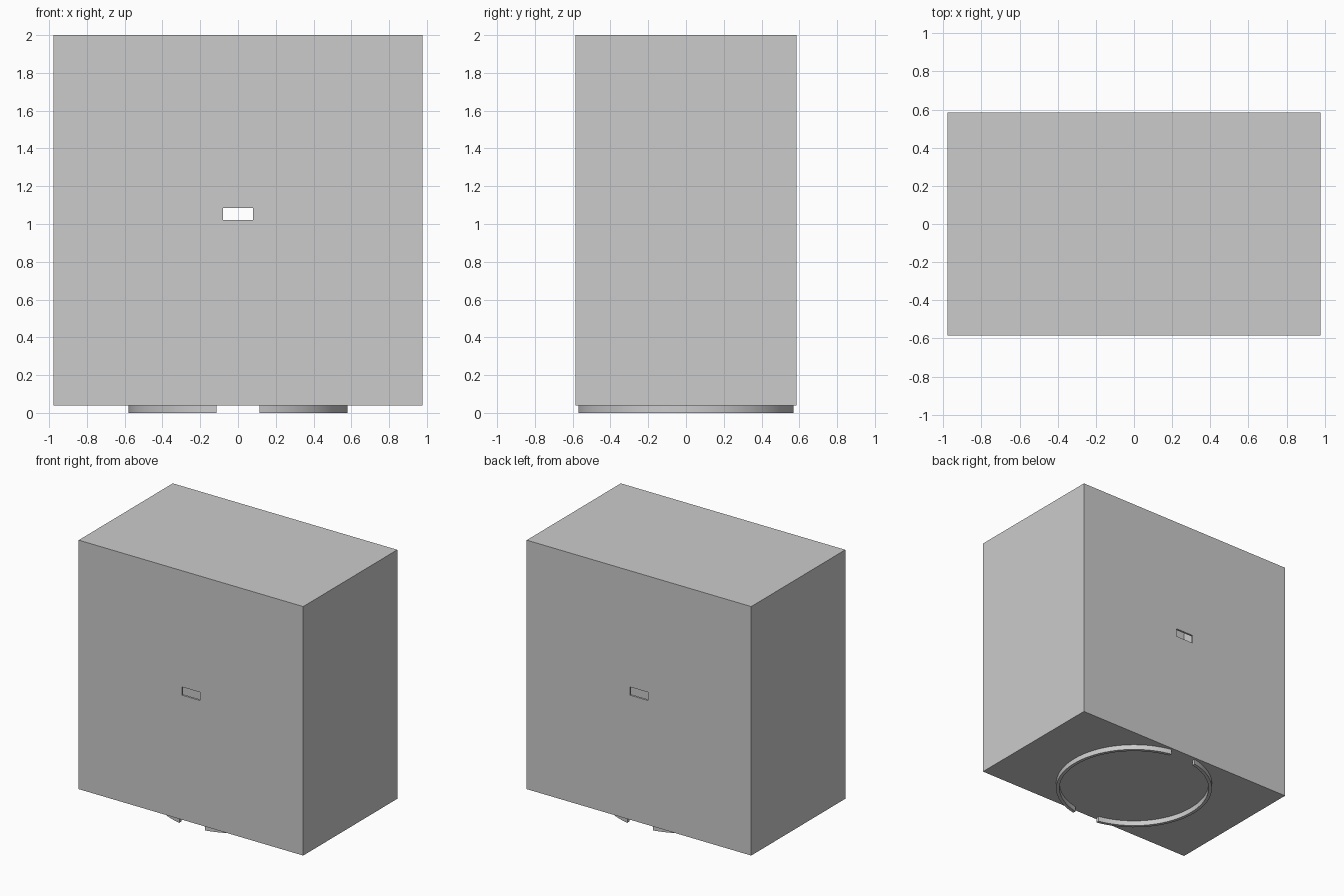
import bpy, bmesh, math

if "Cube" in bpy.data.objects:
    bpy.data.objects.remove(bpy.data.objects["Cube"])

W, D, Z0, Z1, T = 1.955, 1.17, 0.04, 2.0, 0.016   # body size, base and top heights, panel thickness


def box(name, x0, x1, y0, y1, z0, z1):
    bm = bmesh.new()
    bmesh.ops.create_cube(bm, size=1)
    for v in bm.verts:
        v.co = ((x0 + x1) / 2 + v.co.x * (x1 - x0),
                (y0 + y1) / 2 + v.co.y * (y1 - y0),
                (z0 + z1) / 2 + v.co.z * (z1 - z0))
    return finish(name, bm)


def finish(name, bm):
    bmesh.ops.recalc_face_normals(bm, faces=bm.faces)
    me = bpy.data.meshes.new(name)
    bm.to_mesh(me)
    bm.free()
    ob = bpy.data.objects.new(name, me)
    bpy.context.collection.objects.link(ob)
    return ob


def cut(target, cutter):
    cutter.hide_render = True
    cutter.hide_viewport = True
    m = target.modifiers.new("cut", 'BOOLEAN')
    m.operation, m.object, m.solver = 'DIFFERENCE', cutter, 'EXACT'


# Hollow case with a see-through slot in the front and back panels
case = box("case", -W / 2, W / 2, -D / 2, D / 2, Z0, Z1)
cut(case, box("cavity_cutter", -W / 2 + T, W / 2 - T, -D / 2 + T, D / 2 - T, Z0 + T, Z1 - T))
cut(case, box("slot_cutter", -0.08, 0.08, -1, 1, 1.02, 1.085))


# Base ring in two arcs, open at the front and back
def arc(name, side, r_out=0.58, r_in=0.555, gap=0.113, n=40):
    bm = bmesh.new()
    rings = []
    for i in range(n + 1):
        t = i / n
        row = []
        for r, z in ((r_in, 0), (r_out, 0), (r_out, Z0), (r_in, Z0)):
            lim = math.acos(gap / r)
            a = -lim + 2 * lim * t
            row.append(bm.verts.new((side * r * math.cos(a), r * math.sin(a), z)))
        rings.append(row)
    for a, b in zip(rings, rings[1:]):
        for k in range(4):
            f = bm.faces.new((a[k], a[(k + 1) % 4], b[(k + 1) % 4], b[k]))
            f.smooth = k in (1, 3)
    bm.faces.new(rings[0])
    bm.faces.new(rings[-1])
    ob = finish(name, bm)
    ob.data.set_sharp_from_angle(angle=math.radians(30))
    return ob


arc("base_ring_right", 1)
arc("base_ring_left", -1)
